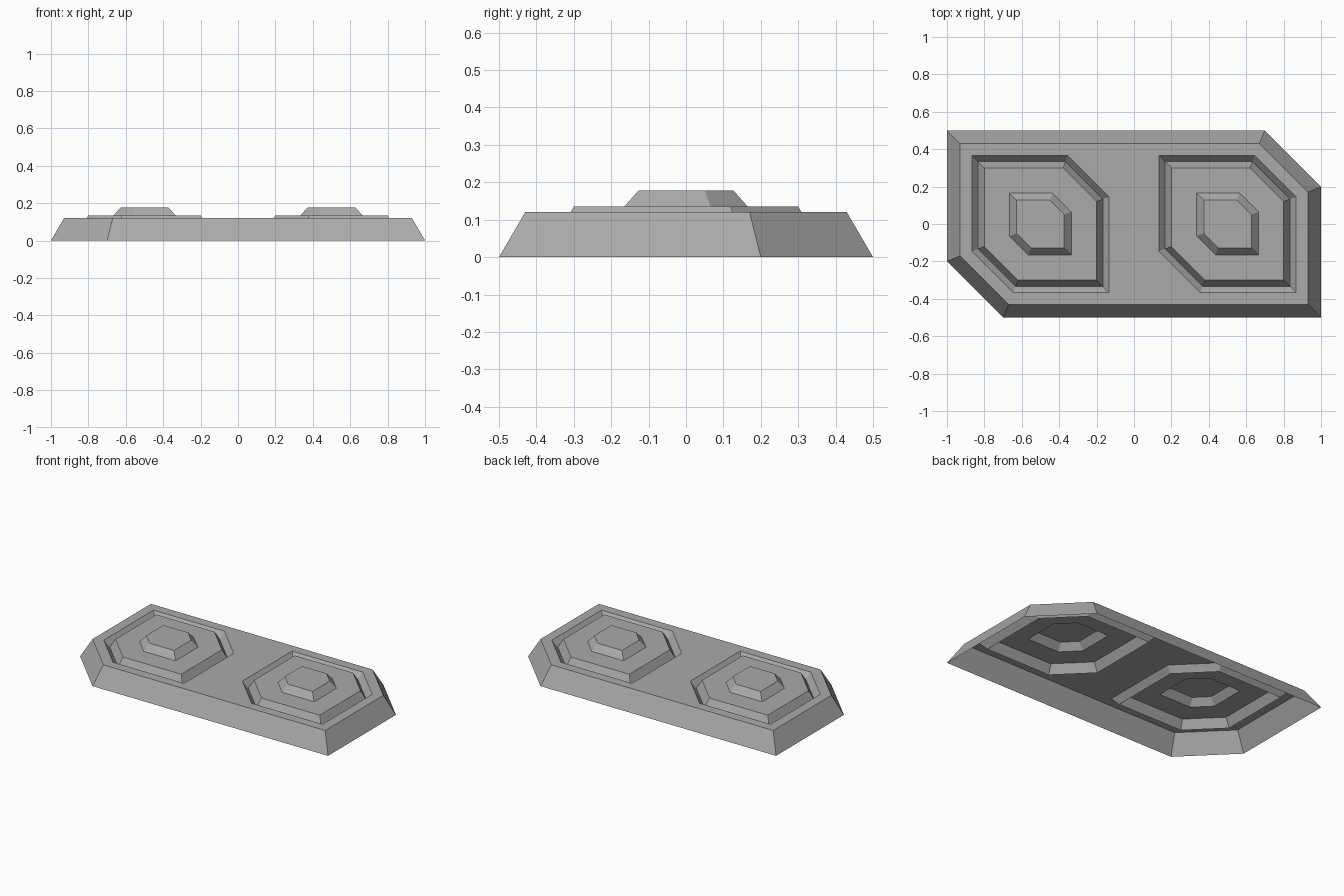
import bpy
import bmesh

cube = bpy.data.objects.get("Cube")
if cube:
    bpy.data.objects.remove(cube)

grey = bpy.data.materials.new("plain_grey")
grey.use_nodes = True
colour = (0.4, 0.4, 0.4, 1)
grey.diffuse_color = colour
grey.node_tree.nodes["Principled BSDF"].inputs["Base Color"].default_value = colour


def outline(bm, hx, hy, cut, z, cx=0):
    """Closed rectangle loop with two opposite corners cut off."""
    points = [(-hx, cut - hy), (cut - hx, -hy), (hx, -hy),
              (hx, hy - cut), (hx - cut, hy), (-hx, hy)]
    return [bm.verts.new((cx + x, y, z)) for x, y in points]


def bridge(bm, lower, upper):
    for i in range(len(lower)):
        j = (i + 1) % len(lower)
        bm.faces.new((lower[i], lower[j], upper[j], upper[i]))


def finish(bm, name):
    # Every surface of the thin open shell looks upward
    bm.normal_update()
    for face in bm.faces:
        if face.normal.z < 0:
            face.normal_flip()
    mesh = bpy.data.meshes.new(name)
    bm.to_mesh(mesh)
    bm.free()
    mesh.materials.append(grey)
    bpy.context.collection.objects.link(bpy.data.objects.new(name, mesh))


PAD_X = 0.5
RIM = (0.367, 0.367, 0.222, 0.12)

# Sloped plate, open below, with a hole for each pad
bm = bmesh.new()
foot = outline(bm, 1, 0.5, 0.3, 0)
deck = outline(bm, 0.93, 0.43, 0.26, 0.12)
bridge(bm, foot, deck)
edges = [bm.edges.get((deck[i - 1], deck[i])) for i in range(len(deck))]
for side in (-1, 1):
    hole = outline(bm, *RIM, cx=side * PAD_X)
    edges += [bm.edges.new((hole[i - 1], hole[i])) for i in range(len(hole))]
bmesh.ops.triangle_fill(bm, edges=edges, use_beauty=True, normal=(0, 0, 1))
finish(bm, "base_plate")

# Pads: groove, raised field and small stud in one stepped surface
steps = [RIM,
         (0.333, 0.333, 0.2, 0.08),
         (0.3, 0.3, 0.18, 0.135),
         (0.165, 0.165, 0.1, 0.135),
         (0.127, 0.127, 0.077, 0.178)]
for name, side in (("right_pad", -1), ("left_pad", 1)):
    bm = bmesh.new()
    loops = [outline(bm, *step, cx=side * PAD_X) for step in steps]
    for lower, upper in zip(loops, loops[1:]):
        bridge(bm, lower, upper)
    bm.faces.new(loops[-1])
    finish(bm, name)
